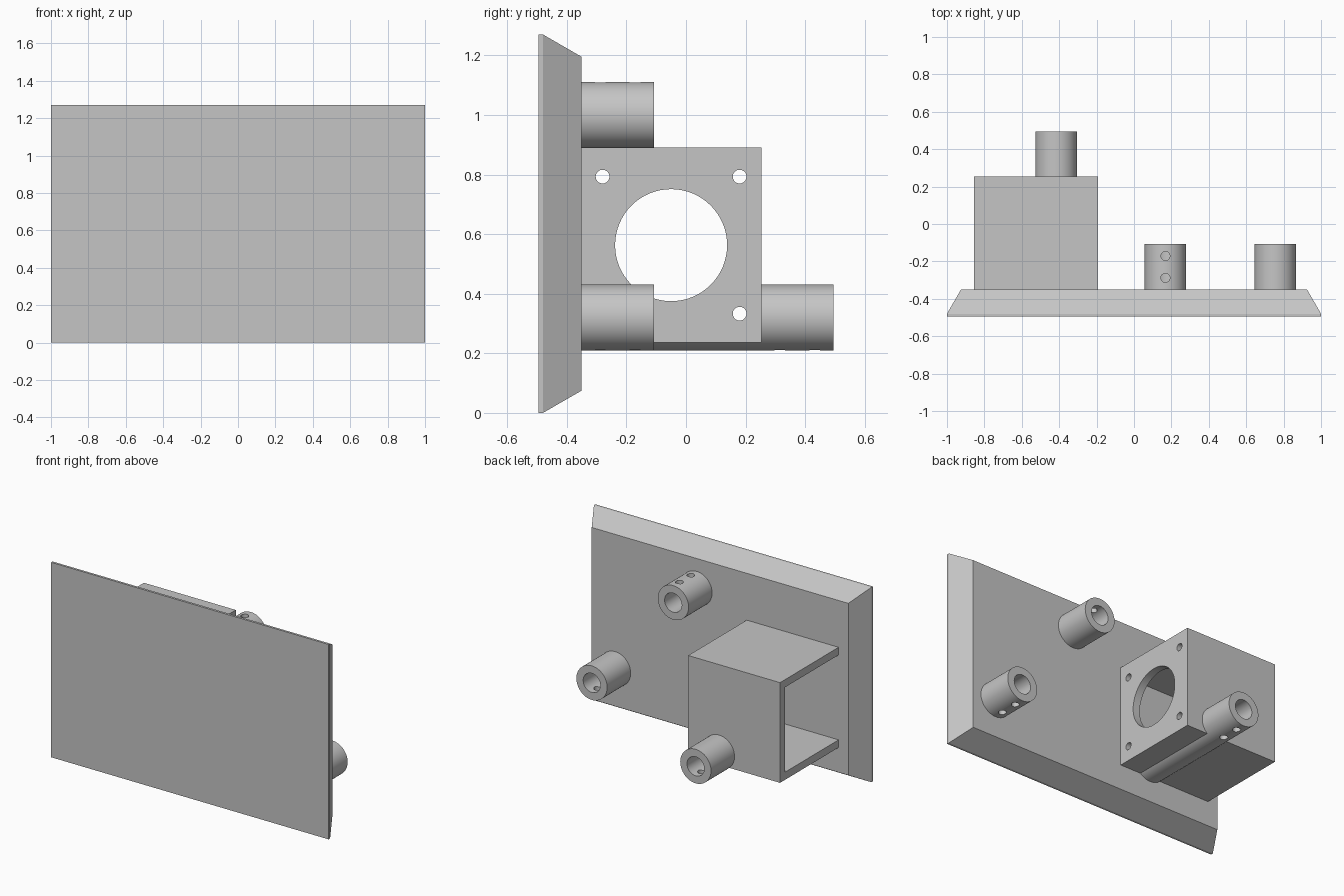
import bpy, bmesh, math
from mathutils import Vector

old = bpy.data.objects.get("Cube")
if old:
    bpy.data.objects.remove(old, do_unlink=True)

GREY = (0.56, 0.56, 0.56, 1.0)
grey = bpy.data.materials.new("plain grey")
grey.use_nodes = True
grey.diffuse_color = GREY
for node in grey.node_tree.nodes:
    if node.type == 'BSDF_PRINCIPLED':
        node.inputs["Base Color"].default_value = GREY


def add_object(name, bm):
    bmesh.ops.recalc_face_normals(bm, faces=bm.faces)
    mesh = bpy.data.meshes.new(name)
    bm.to_mesh(mesh)
    bm.free()
    mesh.materials.append(grey)
    ob = bpy.data.objects.new(name, mesh)
    bpy.context.collection.objects.link(ob)
    return ob


def box(name, low, high):
    low, high = Vector(low), Vector(high)
    bm = bmesh.new()
    bmesh.ops.create_cube(bm, size=1)
    bmesh.ops.scale(bm, vec=high - low, verts=bm.verts)
    bmesh.ops.translate(bm, vec=(low + high) / 2, verts=bm.verts)
    return add_object(name, bm)


def rod(name, start, end, radius, sides=64):
    start, end = Vector(start), Vector(end)
    axis = end - start
    bm = bmesh.new()
    bmesh.ops.create_cone(bm, cap_ends=True, segments=sides, radius1=radius,
                          radius2=radius, depth=axis.length)
    turn = Vector((0, 0, 1)).rotation_difference(axis).to_matrix()
    bmesh.ops.rotate(bm, matrix=turn, verts=bm.verts)
    bmesh.ops.translate(bm, vec=(start + end) / 2, verts=bm.verts)
    return add_object(name, bm)


def combine(target, other, operation='DIFFERENCE'):
    """Apply a boolean to the target and discard the helper."""
    mod = target.modifiers.new("cut", 'BOOLEAN')
    mod.operation = operation
    mod.solver = 'EXACT'
    mod.object = other
    bpy.context.view_layer.update()
    graph = bpy.context.evaluated_depsgraph_get()
    mesh = bpy.data.meshes.new_from_object(target.evaluated_get(graph))
    target.modifiers.clear()
    target.data = mesh
    bpy.data.objects.remove(other, do_unlink=True)


def smooth(ob):
    bpy.ops.object.select_all(action='DESELECT')
    ob.select_set(True)
    bpy.context.view_layer.objects.active = ob
    bpy.ops.object.shade_smooth_by_angle(angle=math.radians(30))


# Face plate with a thin rim and bevelled back
FRONT, RIM, BACK, MID_Z = -0.495, -0.48, -0.35, 0.635
bm = bmesh.new()
rings = []
for y, inset in ((FRONT, 0), (RIM, 0), (BACK, 0.075)):
    w, h = 1 - inset, MID_Z - inset
    rings.append([bm.verts.new((sx * w, y, MID_Z + sz * h))
                  for sx, sz in ((-1, -1), (1, -1), (1, 1), (-1, 1))])
for a, b in zip(rings, rings[1:]):
    for i in range(4):
        j = (i + 1) % 4
        bm.faces.new((a[i], a[j], b[j], b[i]))
bm.faces.new(rings[0])
bm.faces.new(rings[-1])
add_object("face_plate", bm)

ROOT = BACK - 0.01   # parts sink slightly into the plate
TUBE_R, BORE_R, TUBE_LEN = 0.111, 0.062, 0.242


def bore_tube(ob, x, z, base, side):
    """Blind bore plus two set screw holes on the upper or lower side."""
    tip = base + TUBE_LEN
    combine(ob, rod("bore", (x, base + 0.003, z), (x, tip + 0.05, z), BORE_R))
    for back in (0.063, 0.18):
        y = tip - back
        combine(ob, rod("screw", (x, y, z), (x, y, z + side * 0.2), 0.024, 32))


# Two mounting tubes directly on the plate
for name, x, z, side in (("upper_tube", 0.168, 1.0, 1),
                         ("lower_tube", 0.755, 0.32, -1)):
    tube = rod(name, (x, ROOT, z), (x, BACK + TUBE_LEN, z), TUBE_R)
    bore_tube(tube, x, z, BACK, side)
    smooth(tube)

# Motor housing: hollow box open on one side, joined with the third tube
X0, X1, Y1, Z0, Z1, WALL = -0.855, -0.193, 0.253, 0.237, 0.89, 0.05
TX, TZ = -0.416, 0.32
housing = box("motor_housing", (X0, ROOT, Z0), (X1, Y1, Z1))
combine(housing, rod("housing_tube", (TX, ROOT, TZ), (TX, Y1 + TUBE_LEN, TZ),
                     TUBE_R), 'UNION')
combine(housing, box("hollow", (X0 - 0.1, ROOT - 0.1, Z0 + WALL),
                     (X1 - WALL, Y1 - WALL, Z1 - WALL)))
bore_tube(housing, TX, TZ, Y1, -1)

# Motor opening and four fixing holes in the side wall
CY, CZ, PITCH = -0.05, 0.563, 0.23
holes = [(CY, CZ, 0.188)]
holes += [(CY + sy * PITCH, CZ + sz * PITCH, 0.023)
          for sy in (-1, 1) for sz in (-1, 1)]
for y, z, r in holes:
    combine(housing, rod("hole", (X1 - WALL - 0.05, y, z), (X1 + 0.05, y, z), r))
smooth(housing)
